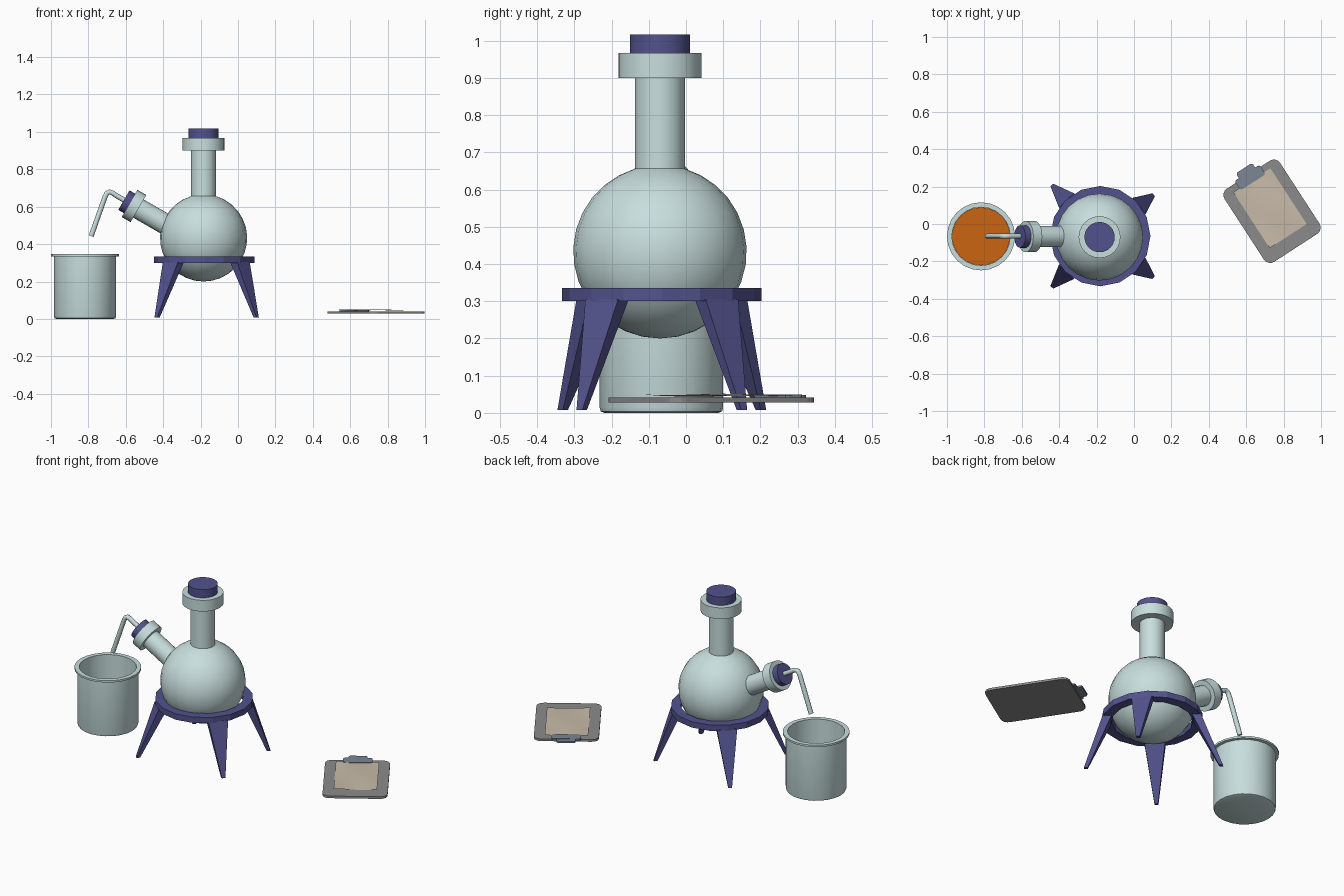
import bpy, bmesh, math
from mathutils import Matrix, Vector

if "Cube" in bpy.data.objects:
    bpy.data.objects.remove(bpy.data.objects["Cube"])


def material(name, rgb):
    m = bpy.data.materials.new(name)
    m.diffuse_color = (*rgb, 1)
    m.use_nodes = True
    m.node_tree.nodes["Principled BSDF"].inputs["Base Color"].default_value = m.diffuse_color
    return m


GLASS = material("pale_glass", (0.58, 0.73, 0.73))
BLUE = material("blue", (0.085, 0.085, 0.27))
ORANGE = material("orange_liquid", (0.6, 0.13, 0.006))
PAPER = material("paper", (0.58, 0.5, 0.4))
BOARD = material("board_grey", (0.26, 0.26, 0.26))
METAL = material("clip_metal", (0.2, 0.24, 0.3))


def finish(name, bm, mat, matrix=Matrix(), smooth=False):
    bmesh.ops.recalc_face_normals(bm, faces=bm.faces[:])
    me = bpy.data.meshes.new(name)
    bm.to_mesh(me)
    bm.free()
    ob = bpy.data.objects.new(name, me)
    bpy.context.collection.objects.link(ob)
    ob.matrix_world = matrix
    me.materials.append(mat)
    if smooth:
        bpy.ops.object.select_all(action='DESELECT')
        ob.select_set(True)
        bpy.context.view_layer.objects.active = ob
        bpy.ops.object.shade_smooth_by_angle(angle=math.radians(35))
    return ob


def lathe(name, profile, mat, matrix, sides=24, smooth=True):
    """Revolve (radius, height) points around local z."""
    bm = bmesh.new()
    vs = [bm.verts.new((r, 0, z)) for r, z in profile]
    es = [bm.edges.new(p) for p in zip(vs, vs[1:])]
    bmesh.ops.spin(bm, geom=vs + es, axis=(0, 0, 1), cent=(0, 0, 0),
                   angle=math.tau, steps=sides, use_duplicate=False)
    bmesh.ops.remove_doubles(bm, verts=bm.verts[:], dist=1e-5)
    return finish(name, bm, mat, matrix, smooth)


def slab(name, outline, z0, z1, mat, matrix):
    """Extrude a flat outline between two heights."""
    bm = bmesh.new()
    face = bm.faces.new([bm.verts.new((x, y, z0)) for x, y in outline])
    top = bmesh.ops.extrude_face_region(bm, geom=[face])["geom"]
    bmesh.ops.translate(bm, vec=(0, 0, z1 - z0),
                        verts=[v for v in top if isinstance(v, bmesh.types.BMVert)])
    return finish(name, bm, mat, matrix)


def rounded_rect(x0, x1, y0, y1, r, n=4):
    pts = []
    for k, (cx, cy) in enumerate([(x1 - r, y1 - r), (x0 + r, y1 - r),
                                  (x0 + r, y0 + r), (x1 - r, y0 + r)]):
        for i in range(n + 1):
            a = math.pi / 2 * (k + i / n)
            pts.append((cx + r * math.cos(a), cy + r * math.sin(a)))
    return pts


# Flask: bulb, neck and collar
R, CZ = 0.233, 0.433
join = math.acos(0.067 / R)
arc = [-math.pi / 2 + (join + math.pi / 2) * i / 14 for i in range(15)]
bulb = [(R * math.cos(a) if i else 0, CZ + R * math.sin(a)) for i, a in enumerate(arc)]
flask_at = Matrix.Translation((-0.184, -0.07, 0))
lathe("flask", bulb + [(0.067, 0.90), (0.112, 0.90), (0.112, 0.967), (0, 0.967)],
      GLASS, flask_at)
lathe("top_stopper", [(0, 0.94), (0.081, 0.94), (0.081, 1.017), (0, 1.017)], BLUE, flask_at)

# Side neck, tilted up to the left
side_at = Matrix.Translation((-0.34, -0.067, 0.479)) @ Matrix.Rotation(math.radians(-60), 4, 'Y')
lathe("side_neck", [(0, -0.06), (0.056, -0.06), (0.056, 0.222), (0.084, 0.222),
                    (0.084, 0.277), (0, 0.277)], GLASS, side_at)
lathe("side_stopper", [(0, 0.25), (0.06, 0.25), (0.06, 0.312), (0, 0.312)], BLUE, side_at)

# Bent delivery tube
cu = bpy.data.curves.new("delivery_tube", 'CURVE')
cu.dimensions = '3D'
cu.bevel_depth = 0.0135
cu.bevel_resolution = 2
cu.use_fill_caps = True
path = [(-0.56, 0.607), (-0.65, 0.659), (-0.672, 0.674), (-0.688, 0.679),
        (-0.701, 0.672), (-0.711, 0.653), (-0.785, 0.443)]
sp = cu.splines.new('POLY')
sp.points.add(len(path) - 1)
for p, (x, z) in zip(sp.points, path):
    p.co = (x, -0.065, z, 1)
tube = bpy.data.objects.new("delivery_tube", cu)
bpy.context.collection.objects.link(tube)
cu.materials.append(GLASS)
bpy.ops.object.select_all(action='DESELECT')
tube.select_set(True)
bpy.context.view_layer.objects.active = tube
bpy.ops.object.convert(target='MESH')
bpy.ops.object.shade_smooth_by_angle(angle=math.radians(50))

# Beaker with lip, and liquid inside
beaker_at = Matrix.Translation((-0.818, -0.066, 0))
lathe("beaker", [(0, 0), (0.153, 0), (0.163, 0.004), (0.166, 0.014), (0.166, 0.333),
                 (0.182, 0.335), (0.182, 0.346), (0.156, 0.346), (0.156, 0.012), (0, 0.012)],
      GLASS, beaker_at)
lathe("liquid", [(0, 0.014), (0.155, 0.014), (0.155, 0.08), (0, 0.08)], ORANGE, beaker_at)

# Stand ring
stand = Vector((-0.18, -0.065, 0))
lathe("stand_ring", [(0.215, 0.30), (0.268, 0.30), (0.268, 0.335), (0.215, 0.335),
                     (0.215, 0.30)], BLUE, Matrix.Translation(stand), sides=16, smooth=False)

# Four tapered legs: left pair and right pair splay differently
for side, angle, r_foot in (("left", 133.5, 0.367), ("right", 37.8, 0.351)):
    for end, sign in (("back", 1), ("front", -1)):
        bm = bmesh.new()
        rings = []
        for r, z, w, d in ((r_foot, 0.008, 0.020, 0.020), (0.24, 0.305, 0.111, 0.047)):
            rings.append([bm.verts.new((r + i * d / 2, j * w / 2, z))
                          for i, j in ((-1, -1), (1, -1), (1, 1), (-1, 1))])
        lo, hi = rings
        bm.faces.new(lo)
        bm.faces.new(hi)
        for i in range(4):
            k = (i + 1) % 4
            bm.faces.new((lo[i], lo[k], hi[k], hi[i]))
        finish(f"{end}_{side}_leg", bm, BLUE, Matrix.Translation(stand)
               @ Matrix.Rotation(math.radians(sign * angle), 4, 'Z'))

# Clipboard: board, clip and slightly curled paper
board_at = Matrix.Translation((0.738, 0.068, 0)) @ Matrix.Rotation(math.radians(33), 4, 'Z')
slab("clipboard", rounded_rect(-0.177, 0.177, -0.233, 0.233, 0.04), 0.028, 0.041, BOARD, board_at)
slab("clip_base", rounded_rect(-0.08, 0.08, 0.185, 0.245, 0.012, 2), 0.04, 0.05, METAL, board_at)
slab("clip_grip", rounded_rect(-0.052, 0.052, 0.235, 0.275, 0.012, 2), 0.038, 0.048, METAL, board_at)
bm = bmesh.new()
bmesh.ops.create_grid(bm, x_segments=8, y_segments=10, size=1)
for v in bm.verts:
    u, w = v.co.x, v.co.y
    v.co = (u * 0.118, 0.02 + w * 0.178,
            0.0475 + 0.004 * math.sin(2.6 * u + 1) * math.cos(2.2 * w))
finish("paper", bm, PAPER, board_at, smooth=True)
